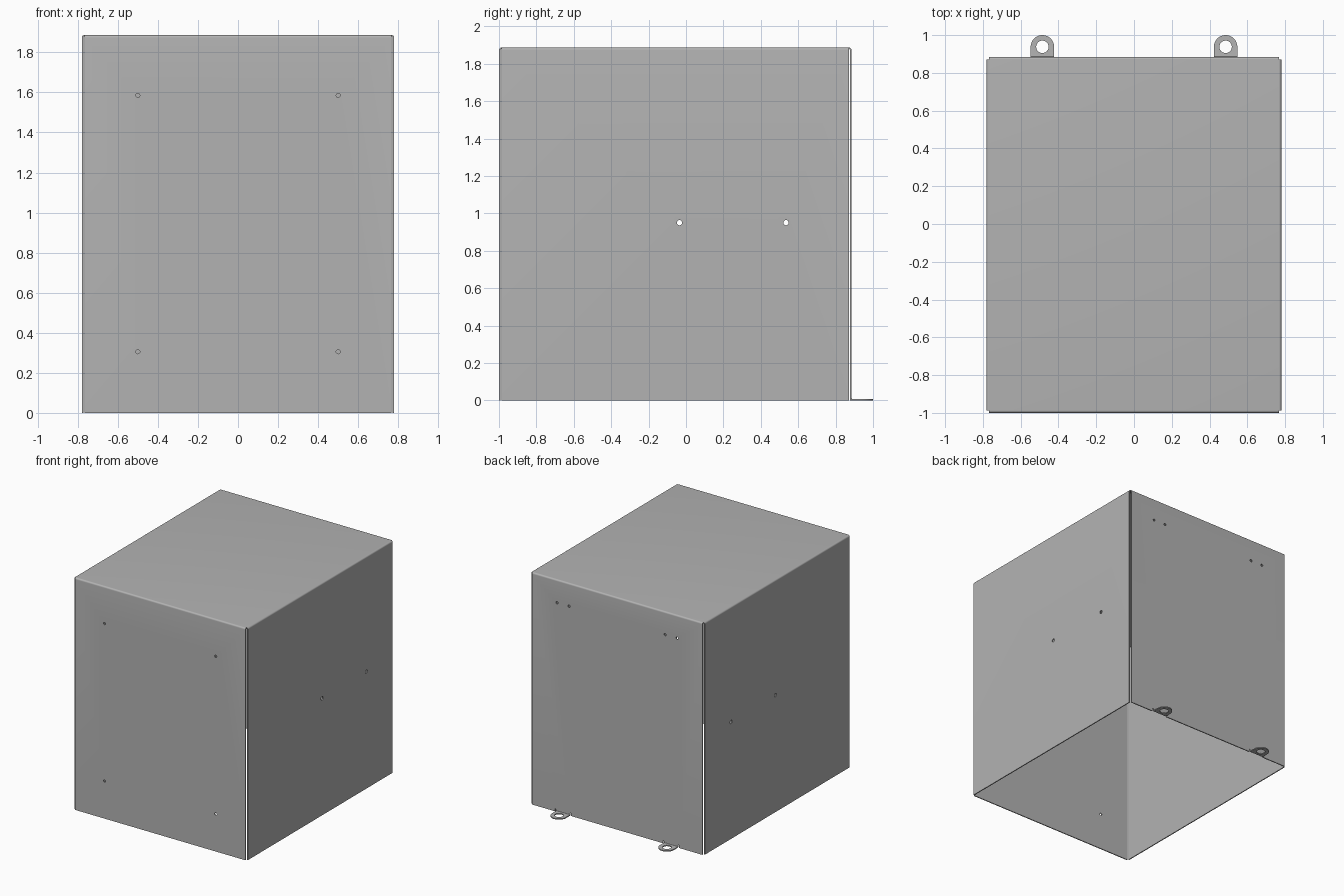
import bpy, bmesh
from math import sin, cos, pi
from mathutils import Vector, Matrix

if "Cube" in bpy.data.objects:
    bpy.data.objects.remove(bpy.data.objects["Cube"])

HALF_X, HALF_Y, MID_Y, TOP = 0.78, 0.9425, -0.0575, 1.886
BEND, SHEET = 0.013, 0.008
BACK = MID_Y + HALF_Y
TAB_X, TAB_R, EYE_Y, EYE_R = 0.485, 0.062, 0.938, 0.033

steel = bpy.data.materials.new("steel_grey")
steel.use_nodes = True
grey = (0.45, 0.45, 0.45, 1)
steel.diffuse_color = grey
steel.node_tree.nodes["Principled BSDF"].inputs["Base Color"].default_value = grey


def make_object(name, bm):
    mesh = bpy.data.meshes.new(name)
    bm.to_mesh(mesh)
    bm.free()
    mesh.materials.append(steel)
    obj = bpy.data.objects.new(name, mesh)
    bpy.context.collection.objects.link(obj)
    return obj


def finish(obj, cutter_bm):
    """Thicken the sheet, punch the cutouts and shade it."""
    cutter = make_object(obj.name + "_cutter", cutter_bm)
    cutter.hide_render = True
    bpy.ops.object.select_all(action="DESELECT")
    bpy.context.view_layer.objects.active = obj
    obj.select_set(True)
    solid = obj.modifiers.new("thickness", "SOLIDIFY")
    solid.thickness, solid.offset = SHEET, -1
    punch = obj.modifiers.new("cutouts", "BOOLEAN")
    punch.operation, punch.solver, punch.object = "DIFFERENCE", "EXACT", cutter
    for name in ("thickness", "cutouts"):
        bpy.ops.object.modifier_apply(modifier=name)
    bpy.data.objects.remove(cutter)
    bpy.ops.object.shade_smooth_by_angle(angle=0.5)


def add_punch(bm, centre, axis, radius):
    turn = Vector(axis).to_track_quat("Z", "Y").to_matrix().to_4x4()
    bmesh.ops.create_cone(bm, cap_ends=True, segments=24, radius1=radius, radius2=radius,
                          depth=0.1, matrix=Matrix.Translation(centre) @ turn)


# Folded cover: top plate with four bent-down walls, open underneath
bm = bmesh.new()
tx, ty = HALF_X - BEND, HALF_Y - BEND
bm.faces.new([bm.verts.new((x * tx, MID_Y + y * ty, TOP))
              for x, y in ((-1, -1), (1, -1), (1, 1), (-1, 1))])
for n in (Vector((0, -1, 0)), Vector((1, 0, 0)), Vector((0, 1, 0)), Vector((-1, 0, 0))):
    across = Vector((-n.y, n.x, 0))
    reach, half = (HALF_X, ty) if n.x else (HALF_Y, tx)
    arc = [i * pi / 12 for i in range(7)]
    profile = [(reach - BEND + BEND * sin(a), TOP - BEND + BEND * cos(a)) for a in arc]
    profile.append((reach, 0))
    rows = [[bm.verts.new(n * d + across * s * half + Vector((0, MID_Y, z))) for s in (-1, 1)]
            for d, z in profile]
    for up, low in zip(rows, rows[1:]):
        bm.faces.new((low[0], low[1], up[1], up[0]))
bmesh.ops.remove_doubles(bm, verts=bm.verts[:], dist=0.0001)
cover = make_object("folded_cover", bm)

# Screw holes and the relief notches above the mounting tabs
cuts = bmesh.new()
for side in (-1, 1):
    for z in (0.305, 1.585):
        add_punch(cuts, (side * 0.5, -1, z), (0, 1, 0), 0.01)
    for x in (0.432, 0.54):
        add_punch(cuts, (side * x, BACK, 1.70), (0, 1, 0), 0.01)
    for y in (-0.035, 0.535):
        add_punch(cuts, (side * HALF_X, y, 0.95), (1, 0, 0), 0.014)
    bmesh.ops.create_cube(cuts, size=1, matrix=Matrix.Translation((side * TAB_X, BACK, 0))
                          @ Matrix.Diagonal((0.142, 0.06, 0.044, 1)))
finish(cover, cuts)

# Mounting tabs: bent neck, flat plate with a round end and an eye
for side, name in ((1, "left_mounting_tab"), (-1, "right_mounting_tab")):
    bm = bmesh.new()
    cx, inner, neck = side * TAB_X, BACK - SHEET, 0.012
    profile = [(inner, 0.022)]
    profile += [(inner + neck - neck * cos(a), neck - neck * sin(a))
                for a in [i * pi / 12 for i in range(7)]]
    rows = [[bm.verts.new((cx + s * TAB_R, y, z)) for s in (-1, 1)] for y, z in profile]
    for up, low in zip(rows, rows[1:]):
        bm.faces.new((up[0], up[1], low[1], low[0]))
    end = [bm.verts.new((cx - TAB_R * cos(a), EYE_Y + TAB_R * sin(a), 0))
           for a in [i * pi / 24 for i in range(25)]]
    bm.faces.new([rows[-1][1], rows[-1][0]] + end)
    bmesh.ops.recalc_face_normals(bm, faces=bm.faces[:])
    bm.normal_update()
    if max(bm.faces, key=lambda f: f.calc_area()).normal.z > 0:
        bmesh.ops.reverse_faces(bm, faces=bm.faces[:])
    tab = make_object(name, bm)
    eye = bmesh.new()
    add_punch(eye, (cx, EYE_Y, 0), (0, 0, 1), EYE_R)
    finish(tab, eye)
